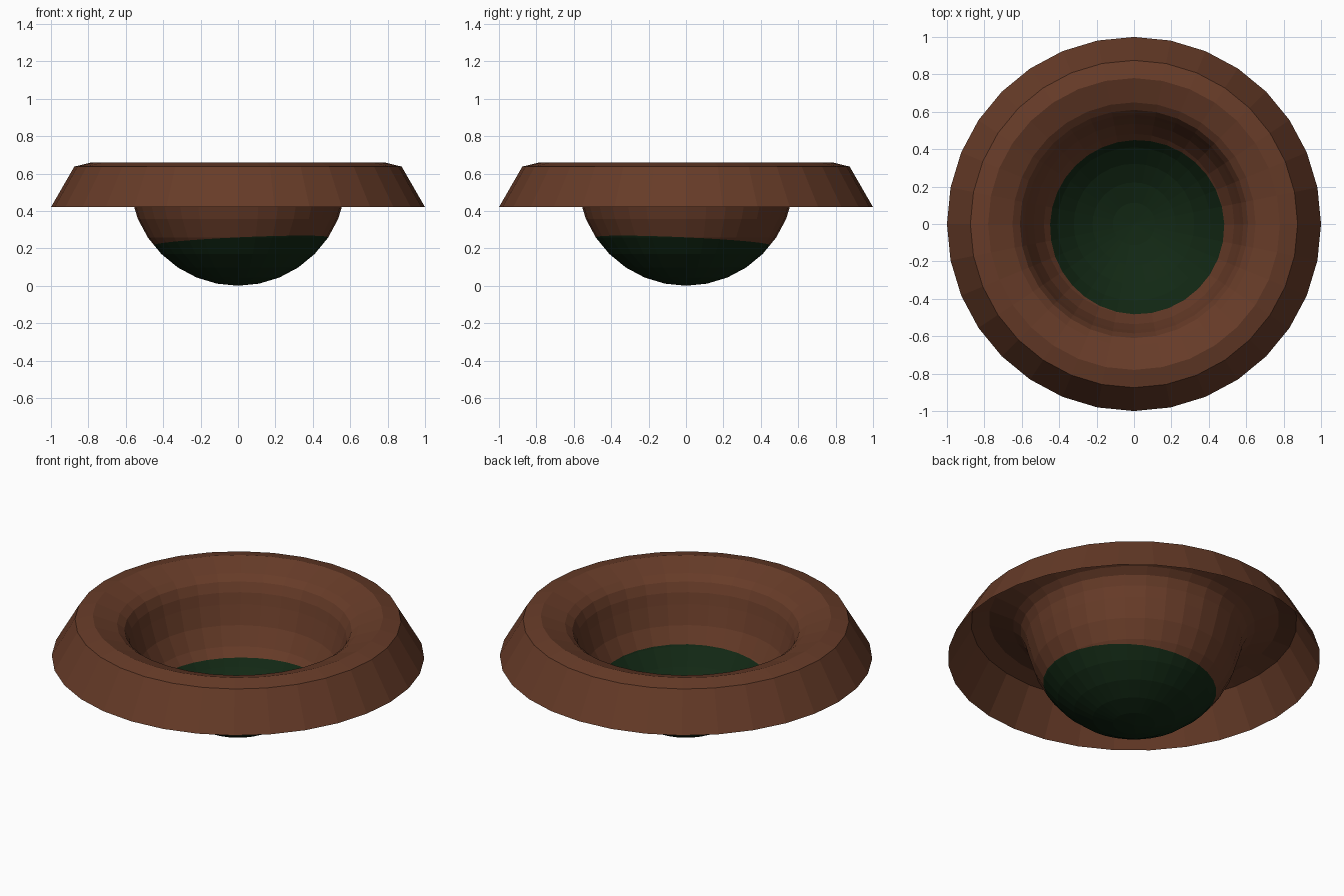
import bpy, bmesh, math
from mathutils import Vector

if "Cube" in bpy.data.objects:
    bpy.data.objects.remove(bpy.data.objects["Cube"])

SIDES = 32


def material(name, rgb):
    m = bpy.data.materials.new(name)
    m.diffuse_color = (*rgb, 1)
    m.use_nodes = True
    m.node_tree.nodes["Principled BSDF"].inputs["Base Color"].default_value = m.diffuse_color
    return m


brown = material("brown clay", (0.135, 0.044, 0.021))
green = material("dark green", (0.006, 0.021, 0.007))


def lathe(name, profile, mats):
    """Revolve an (r, z) profile, listed from the inside up and out, into a thin shell."""
    bm = bmesh.new()
    rings = []
    for r, z in profile:
        n = 1 if r == 0 else SIDES
        rings.append([bm.verts.new((r * math.cos(2 * math.pi * i / SIDES),
                                    r * math.sin(2 * math.pi * i / SIDES), z)) for i in range(n)])
    for a, b in zip(rings, rings[1:]):
        for i in range(SIDES):
            j = (i + 1) % SIDES
            if len(a) == 1:
                bm.faces.new((a[0], b[i], b[j]))
            else:
                bm.faces.new((a[i], b[i], b[j], a[j]))
    mesh = bpy.data.meshes.new(name)
    ob = bpy.data.objects.new(name, mesh)
    bpy.context.collection.objects.link(ob)
    for m in mats:
        mesh.materials.append(m)
    return ob, bm


# Bowl: lower part of a sphere, flaring out to the lip
R = 0.58
step = math.pi / 16
bowl_profile = [(R * math.sin(k * step), R - R * math.cos(k * step)) for k in range(8)]
bowl_profile[0] = (0, 0)
bowl_profile += [(0.585, 0.53), (0.61, 0.582), (0.65, 0.613)]
bowl, bm = lathe("bowl", bowl_profile, [brown, green])

# Green base: cut along a slightly tilted plane, colour everything below it
origin, normal = Vector((0, 0, 0.237)), Vector((-0.045, 0.045, 1)).normalized()
bmesh.ops.bisect_plane(bm, geom=bm.verts[:] + bm.edges[:] + bm.faces[:],
                       plane_co=origin, plane_no=normal)
for f in bm.faces:
    if (f.calc_center_median() - origin).dot(normal) < 0:
        f.material_index = 1
bm.to_mesh(bowl.data)
bm.free()

# Rim: sloping lip, small bevel and flared outer skirt, open underneath
rim, bm = lathe("rim", [(0.65, 0.613), (0.78, 0.66), (0.875, 0.637), (1.0, 0.42)], [brown])
bm.to_mesh(rim.data)
bm.free()
